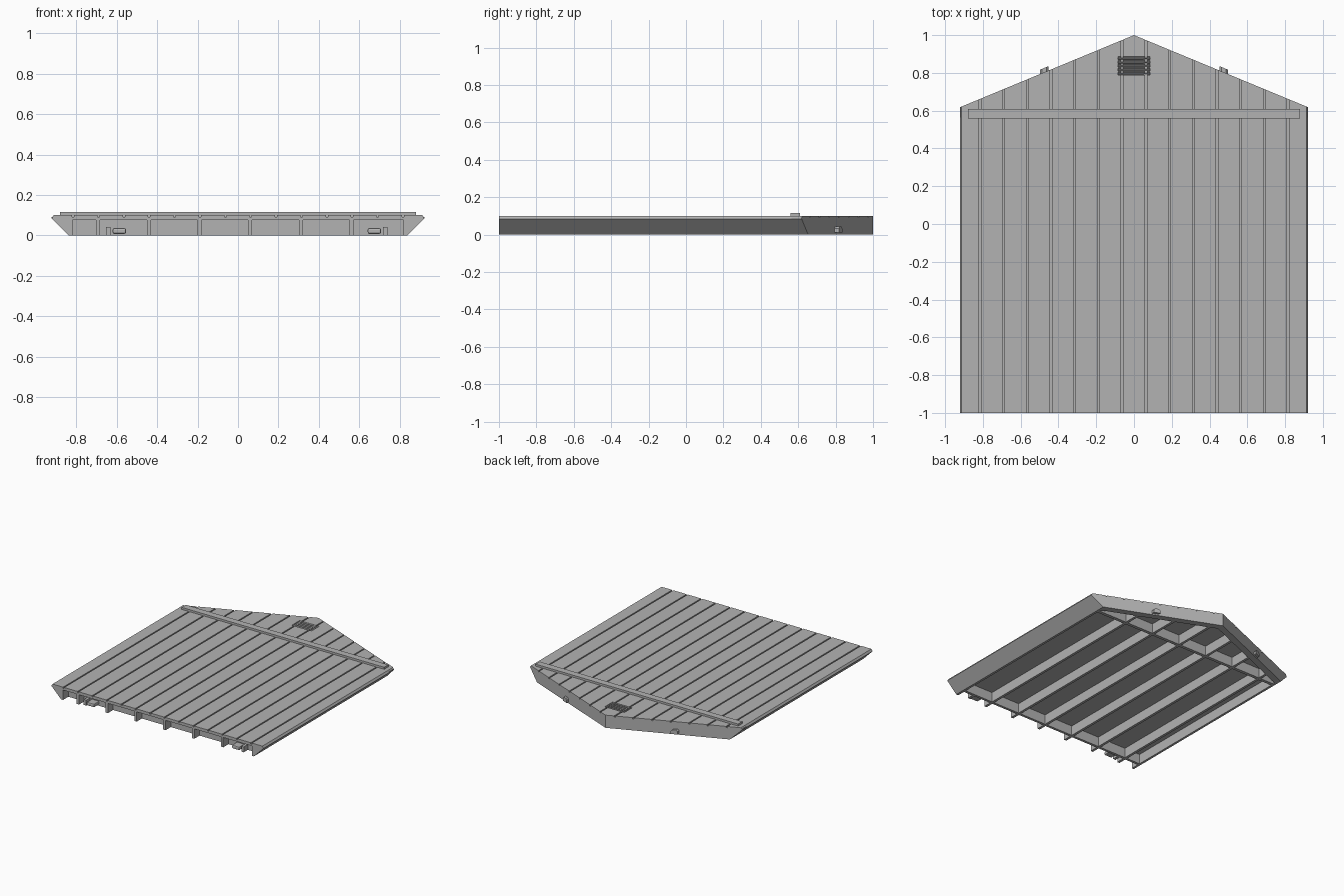
import bpy, bmesh
from mathutils import Vector

if "Cube" in bpy.data.objects:
    bpy.data.objects.remove(bpy.data.objects["Cube"], do_unlink=True)

grey = bpy.data.materials.new("plain_grey")
grey.use_nodes = True
colour = (0.45, 0.45, 0.45, 1)
grey.diffuse_color = colour
grey.node_tree.nodes["Principled BSDF"].inputs["Base Color"].default_value = colour

# Main dimensions
FRONT, EAVE, PEAK, HALF = -1.0, 0.618, 1.0, 0.922
TOP, UNDER = 0.1, 0.077
SLOPE = (PEAK - EAVE) / HALF
GABLE = [((0, PEAK, 0), (s * SLOPE, 1, 0)) for s in (-1, 1)]
SIDES = [((s * 0.838, 0, 0), (s, 0, -1)) for s in (-1, 1)]


def prism(name, points, sweep, clips=()):
    """Sweep a flat polygon along a vector, then trim it with planes."""
    bm = bmesh.new()
    face = bm.faces.new([bm.verts.new(p) for p in points])
    ext = bmesh.ops.extrude_face_region(bm, geom=[face], use_keep_orig=True)
    moved = [g for g in ext["geom"] if isinstance(g, bmesh.types.BMVert)]
    bmesh.ops.translate(bm, verts=moved, vec=sweep)
    for co, no in clips:
        cut = bmesh.ops.bisect_plane(bm, geom=bm.verts[:] + bm.edges[:] + bm.faces[:],
                                     plane_co=co, plane_no=no, clear_outer=True)
        edges = [g for g in cut["geom_cut"] if isinstance(g, bmesh.types.BMEdge)]
        open_edges = [e for e in edges if e.is_boundary]
        if open_edges:
            bmesh.ops.edgeloop_fill(bm, edges=open_edges)
    bmesh.ops.recalc_face_normals(bm, faces=bm.faces[:])
    mesh = bpy.data.meshes.new(name)
    bm.to_mesh(mesh)
    bm.free()
    mesh.materials.append(grey)
    obj = bpy.data.objects.new(name, mesh)
    bpy.context.collection.objects.link(obj)
    return obj


def lengthwise(name, profile):
    """Sweep an x-z profile from the front edge up to the gable."""
    return prism(name, [(x, FRONT, z) for x, z in profile],
                 Vector((0, PEAK - FRONT + 0.1, 0)), GABLE)


def box(name, x0, x1, y0, y1, z0, z1, clips=()):
    return prism(name, [(x0, y0, z0), (x1, y0, z0), (x1, y1, z0), (x0, y1, z0)],
                 Vector((0, 0, z1 - z0)), clips)


# Planked panel with narrow grooves between boards
PITCH, GAP = 0.1255, 0.005
profile = [(0.85, UNDER), (-0.85, UNDER), (-0.85, TOP)]
for i in range(14):
    x = (i - 6.5) * PITCH
    profile += [(x - GAP, TOP), (x - GAP, TOP - 0.01), (x + GAP, TOP - 0.01), (x + GAP, TOP)]
profile.append((0.85, TOP))
panel = lengthwise("planked_panel", profile)

# Louvre slots with sloping floors, cut into the gable
for i in range(5):
    y = 0.79 + i * 0.02
    cutter = prism("louvre_cutter_%d" % i,
                   [(-0.085, y, TOP + 0.01), (-0.085, y + 0.016, TOP + 0.01),
                    (-0.085, y + 0.016, TOP - 0.002), (-0.085, y, TOP - 0.018)],
                   Vector((0.17, 0, 0)))
    cutter.hide_render = True
    cutter.hide_set(True)
    mod = panel.modifiers.new("louvre", "BOOLEAN")
    mod.operation, mod.solver, mod.object = "DIFFERENCE", "EXACT", cutter

# Bevelled side rails
for side, s in (("left", 1), ("right", -1)):
    rail = [(0.82, 0), (0.838, 0), (HALF, 0.084), (0.912, TOP),
            (0.85, TOP), (0.85, 0.08), (0.82, 0.08)]
    lengthwise(side + "_side_rail", [(s * x, z) for x, z in rail])

# Gable end wall
DEPTH = 0.055
for side, s in (("left", 1), ("right", -1)):
    prism(side + "_gable_wall",
          [(0, PEAK, 0), (s * HALF, EAVE, 0), (s * HALF, EAVE - DEPTH, 0), (0, PEAK - DEPTH, 0)],
          Vector((0, 0, 0.09)), SIDES)

# Stiffening ribs underneath
for i in range(6):
    x = -0.692 + i * 0.2508
    lengthwise("rib_%d" % i, [(x - 0.01, 0), (x + 0.01, 0), (x + 0.01, 0.085), (x - 0.01, 0.085)])

# Cross beams and the trim strip on the face
box("front_cross_beam", -0.83, 0.83, -0.935, -0.915, 0, 0.085)
box("eave_cross_beam", -0.83, 0.83, 0.565, 0.59, 0, 0.085)
box("trim_strip", -0.88, 0.88, 0.558, 0.61, 0.09, 0.116)

# Latches at the front: a side arm and a rounded tongue
for side, x, s in (("left", 0.74, -1), ("right", -0.652, 1)):
    box(side + "_latch_arm", *sorted((x, x + s * 0.022)), -0.985, -0.92, 0, 0.042)
    tongue = box(side + "_latch_tongue", *sorted((x + s * 0.032, x + s * 0.098)),
                 -0.995, -0.92, 0.008, 0.036)
    bevel = tongue.modifiers.new("round", "BEVEL")
    bevel.width, bevel.segments = 0.008, 2

# Arched pegs on the gable edges, ends parallel to the slope
for side, s in (("left", 1), ("right", -1)):
    arch = [(0.452, 0.01), (0.497, 0.01), (0.497, 0.032), (0.487, 0.043),
            (0.462, 0.043), (0.452, 0.032)]
    prism(side + "_gable_peg",
          [(s * x, PEAK - SLOPE * x - 0.02, z) for x, z in arch], Vector((0, 0.043, 0)))
